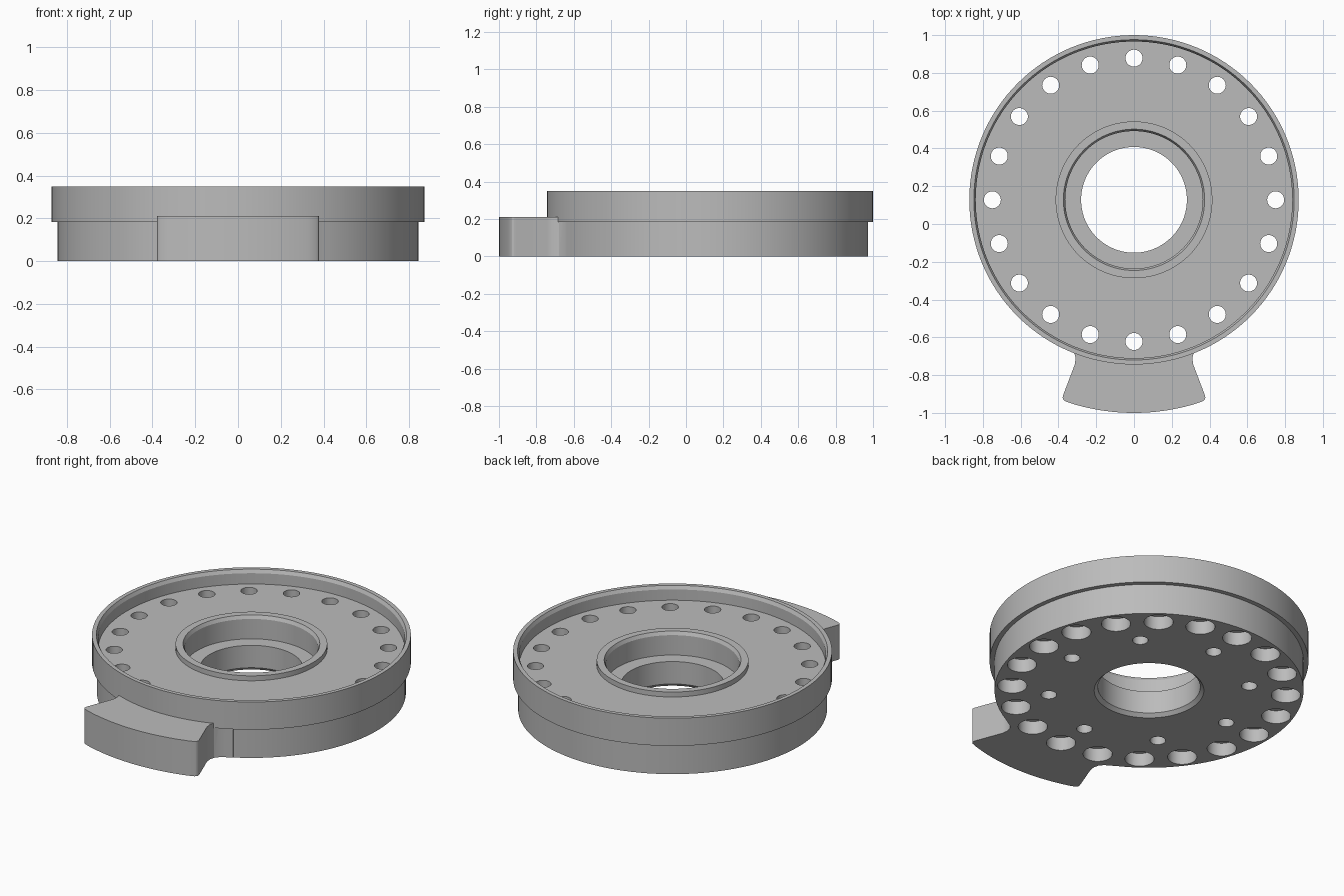
import bpy
import bmesh
from math import sin, cos, pi, radians, sqrt

if "Cube" in bpy.data.objects:
    bpy.data.objects.remove(bpy.data.objects["Cube"])

CY = 0.128          # disc centre in y
R_TAB = 1.128       # outer radius of the tab

grey = bpy.data.materials.new("machined grey")
grey.use_nodes = True
grey.diffuse_color = (0.5, 0.5, 0.5, 1)
grey.node_tree.nodes["Principled BSDF"].inputs["Base Color"].default_value = (0.5, 0.5, 0.5, 1)


def add_object(name, bm):
    bmesh.ops.recalc_face_normals(bm, faces=bm.faces)
    mesh = bpy.data.meshes.new(name)
    bm.to_mesh(mesh)
    bm.free()
    mesh.materials.append(grey)
    obj = bpy.data.objects.new(name, mesh)
    bpy.context.collection.objects.link(obj)
    return obj


def lathe(bm, profile, x, y, segments):
    """Revolve a closed (radius, z) profile; zero radius becomes one pole."""
    rings = []
    for r, z in profile:
        count = segments if r > 0 else 1
        rings.append([bm.verts.new((x + r * cos(2 * pi * i / segments),
                                    y + r * sin(2 * pi * i / segments), z))
                      for i in range(count)])
    for a, b in zip(rings, rings[1:] + rings[:1]):
        if len(a) == len(b) == 1:
            continue
        for i in range(segments):
            j = (i + 1) % segments
            if len(a) == 1:
                bm.faces.new((a[0], b[i], b[j]))
            elif len(b) == 1:
                bm.faces.new((a[i], a[j], b[0]))
            else:
                bm.faces.new((a[i], a[j], b[j], b[i]))


def pin_circle(name, count, radius, profile):
    bm = bmesh.new()
    for k in range(count):
        a = 2 * pi * k / count
        lathe(bm, profile, radius * cos(a), CY + radius * sin(a), 32)
    obj = add_object(name, bm)
    obj.hide_render = True
    return obj


def combine(target, tool, operation):
    mod = target.modifiers.new(tool.name, 'BOOLEAN')
    mod.operation = operation
    mod.solver = 'EXACT'
    mod.object = tool
    bpy.context.view_layer.update()
    graph = bpy.context.evaluated_depsgraph_get()
    mesh = bpy.data.meshes.new_from_object(target.evaluated_get(graph))
    target.modifiers.clear()
    target.data = mesh
    bpy.data.objects.remove(tool)


# Disc: stepped outside, recessed top with rim, raised collar, stepped bore
profile = [
    (0.30, 0.0), (0.845, 0.0), (0.845, 0.183), (0.872, 0.183), (0.872, 0.35),
    (0.848, 0.35), (0.838, 0.33), (0.838, 0.265),
    (0.415, 0.265), (0.415, 0.295), (0.374, 0.295), (0.364, 0.275),
    (0.364, 0.155), (0.28, 0.155), (0.28, 0.02)]
bm = bmesh.new()
lathe(bm, profile, 0, CY, 128)
body = add_object("flanged_disc", bm)

# Flared tab with filleted roots, rounded corners and an arc front
side = [(0.40, -0.60), (0.40, -0.617), (0.365, -0.637), (0.335, -0.656),
        (0.316, -0.68), (0.309, -0.71), (0.314, -0.745),
        (0.376, -0.908), (0.378, -0.92), (0.374, -0.93), (0.365, -0.938)]
arc = [(x, CY - sqrt(R_TAB ** 2 - x * x))
       for x in (0.36 * (1 - i / 12) for i in range(1, 24))]
outline = side + arc + [(-x, y) for x, y in reversed(side)]
bm = bmesh.new()
base = bm.faces.new([bm.verts.new((x, y, 0)) for x, y in outline])
top = bmesh.ops.extrude_face_region(bm, geom=[base])["geom"]
bmesh.ops.translate(bm, vec=(0, 0, 0.21),
                    verts=[v for v in top if isinstance(v, bmesh.types.BMVert)])
combine(body, add_object("tab", bm), 'UNION')

# Ring of through holes, counterbored from below
bolt = [(0, -0.1), (0.08, -0.1), (0.08, 0.08), (0.045, 0.08), (0.045, 0.4), (0, 0.4)]
combine(body, pin_circle("bolt_holes", 20, 0.75, bolt), 'DIFFERENCE')

# Ring of blind holes in the underside
dowel = [(0, -0.1), (0.043, -0.1), (0.043, 0.15), (0, 0.15)]
combine(body, pin_circle("dowel_holes", 8, 0.55, dowel), 'DIFFERENCE')

# Smooth curved walls, crisp edges
bpy.ops.object.select_all(action='DESELECT')
body.select_set(True)
bpy.context.view_layer.objects.active = body
bpy.ops.object.shade_smooth_by_angle(angle=radians(25))
